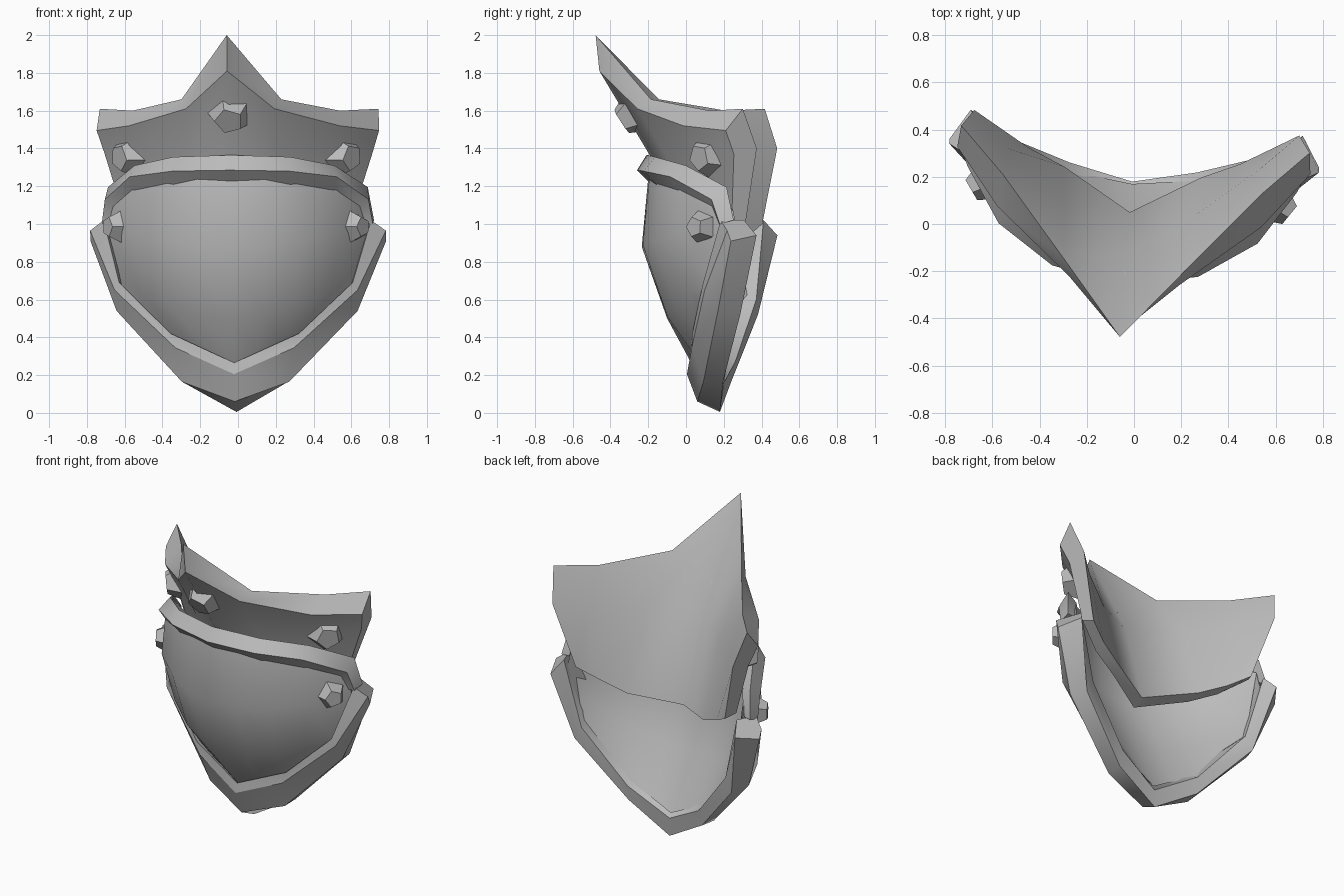
import bpy, bmesh, math
from mathutils import Vector, Matrix

if "Cube" in bpy.data.objects:
    bpy.data.objects.remove(bpy.data.objects["Cube"])

steel = bpy.data.materials.new("grey_steel")
steel.diffuse_color = (0.5, 0.5, 0.5, 1)
steel.use_nodes = True
steel.node_tree.nodes["Principled BSDF"].inputs["Base Color"].default_value = steel.diffuse_color

# the whole piece is turned slightly about the vertical axis
TURN = Matrix.Translation((-0.022, 0, 0)) @ Matrix.Rotation(math.radians(-4.5), 4, 'Z')


def finish(name, bm):
    bmesh.ops.recalc_face_normals(bm, faces=bm.faces)
    me = bpy.data.meshes.new(name)
    bm.to_mesh(me)
    bm.free()
    me.materials.append(steel)
    ob = bpy.data.objects.new(name, me)
    bpy.context.collection.objects.link(ob)
    ob.matrix_world = TURN
    return ob


def loft(name, half, corners, ridge=None):
    """Skin closed sections from the centre outwards, mirrored in x.
    Lengthwise edges are sharp at the given section corners only;
    ridge is a section side that is creased on the centre line."""
    left = [[(-x, y, z) for x, y, z in ring] for ring in half[:0:-1]]
    bm = bmesh.new()
    rings = [[bm.verts.new(p) for p in ring] for ring in left + half]
    n = len(half[0])
    for a, b in zip(rings, rings[1:]):
        for i in range(n):
            j = (i + 1) % n
            bm.faces.new((a[i], a[j], b[j], b[i]))
        for i in corners:
            bm.edges.get((a[i], b[i])).smooth = False
    for ring in (rings[0], rings[-1]):
        for e in bm.faces.new(ring).edges:
            e.smooth = False
    if ridge is not None:
        mid = rings[len(half) - 1]
        bm.edges.get((mid[ridge], mid[(ridge + 1) % n])).smooth = False
    for f in bm.faces:
        f.smooth = True
    return finish(name, bm)


def stud(name, pos, normal, r, depth, spin=0):
    """Five-sided tapered rivet."""
    bm = bmesh.new()
    m = Matrix.Translation(pos) @ Vector(normal).to_track_quat('Z', 'Y').to_matrix().to_4x4()
    bmesh.ops.create_cone(bm, cap_ends=True, segments=5, radius1=r, radius2=r * 0.6,
                          depth=depth, matrix=m @ Matrix.Rotation(spin, 4, 'Z'))
    finish(name, bm)


# upper plate with pointed crest: back top, back middle, back bottom,
# front bottom, front middle, lower edge of the top bevel
loft("crest_plate", [
    [(0, -.48, 2.0), (0, -.12, 1.36), (0, .05, .81), (0, -.03, .78), (0, -.19, 1.36), (0, -.46, 1.81)],
    [(.265, -.165, 1.66), (.28, .06, 1.33), (.29, .22, .86), (.27, .14, .83), (.25, -.06, 1.32), (.235, -.24, 1.61)],
    [(.55, .17, 1.6), (.54, .28, 1.36), (.45, .29, .93), (.44, .2, .91), (.56, .14, 1.34), (.56, .03, 1.52)],
    [(.74, .36, 1.61), (.69, .43, 1.4), (.57, .36, 1.0), (.6, .29, 1.02), (.71, .31, 1.37), (.75, .27, 1.495)],
], (0, 2, 3, 5), ridge=5)

# curved lower plate: front points from top to bottom, thickened backwards
front = [
    [(0, -.2, 1.25), (0, -.235, .88), (0, -.1, .5), (0, .03, .26)],
    [(.18, -.18, 1.25), (.18, -.215, .89), (.17, -.085, .51), (.12, .045, .32)],
    [(.34, -.12, 1.24), (.36, -.14, .91), (.34, -.03, .56), (.24, .06, .375)],
    [(.54, .01, 1.2), (.56, .0, .95), (.51, .06, .64), (.34, .08, .42)],
    [(.68, .23, 1.08), (.69, .245, .96), (.62, .18, .68), (.5, .14, .55)],
]
thick = [(.07, 0), (.08, 0), (.1, 0), (.14, -.11)]
loft("lower_plate", [f + [(x * .96, y + dy, z + dz) for (x, y, z), (dy, dz)
                          in zip(f[::-1], thick[::-1])] for f in front], (0, 3, 4, 7))

# rim along the pointed bottom: front inner, front outer, lower, back, back inner
loft("lower_rim", [
    [(0, .02, .265), (0, .005, .205), (0, .06, .06), (0, .18, .005), (0, .18, .12)],
    [(.34, .06, .42), (.315, .055, .345), (.285, .115, .165), (.28, .22, .17), (.27, .24, .27)],
    [(.62, .14, .69), (.645, .15, .65), (.64, .22, .54), (.6, .335, .52), (.55, .33, .6)],
    [(.71, .24, 1.02), (.785, .28, .965), (.785, .3, .91), (.705, .43, .94), (.66, .36, 1.02)],
], range(5))

# band over the top of the lower plate: top, front, bottom, back
loft("upper_band", [
    [(0, -.21, 1.365), (0, -.26, 1.285), (0, -.19, 1.215), (0, -.12, 1.3)],
    [(.31, -.14, 1.355), (.31, -.2, 1.28), (.31, -.13, 1.205), (.29, -.06, 1.29)],
    [(.53, .04, 1.31), (.55, -.04, 1.25), (.53, .0, 1.18), (.49, .08, 1.25)],
    [(.69, .27, 1.195), (.7, .19, 1.13), (.65, .19, 1.09), (.63, .27, 1.14)],
    [(.72, .31, 1.02), (.72, .235, 1.0), (.68, .23, 1.0), (.67, .3, 1.02)],
], range(4))

# rivets
stud("centre_stud", (0, -.3, 1.57), (0, -.84, -.54), .128, .1, .3)
for s, side in ((1, "right"), (-1, "left")):
    stud(side + "_crest_stud", (s * .585, .145, 1.355), (s * .76, -.64, -.1), .118, .09, s * .5)
    stud(side + "_plate_stud", (s * .65, .115, .985), (s * .82, -.57, 0), .09, .07, s * .3)
